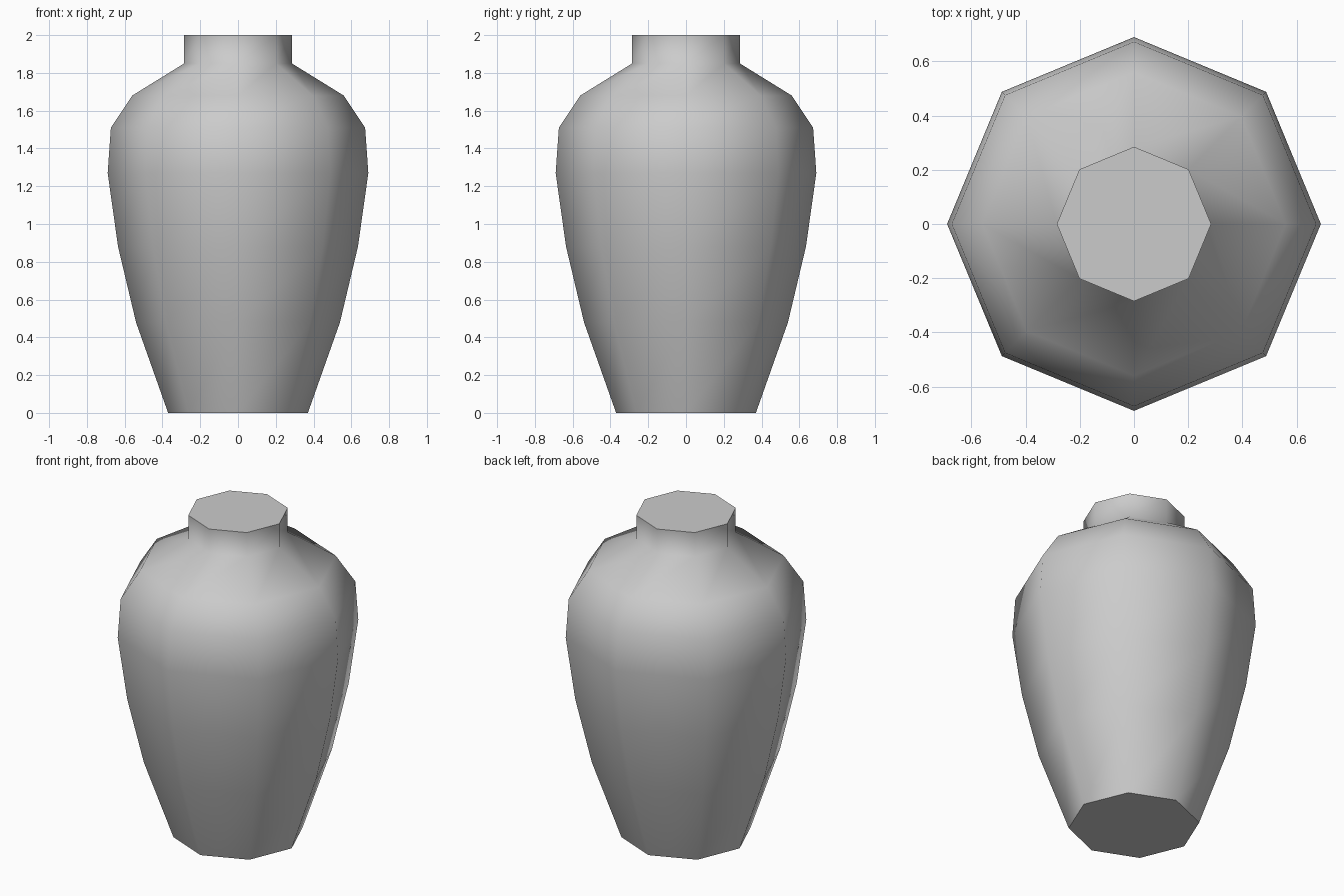
import bpy, bmesh
from math import cos, sin, pi, radians

if "Cube" in bpy.data.objects:
    bpy.data.objects.remove(bpy.data.objects["Cube"])

SIDES = 8
# (radius, height) from foot to rim
PROFILE = [(0.37, 0.0), (0.54, 0.48), (0.635, 0.88), (0.69, 1.27),
           (0.673, 1.51), (0.56, 1.68), (0.285, 1.85), (0.285, 2.0)]

# Vase body: stacked octagonal rings
bm = bmesh.new()
rings = [[bm.verts.new((r * cos(2 * pi * i / SIDES), r * sin(2 * pi * i / SIDES), z))
          for i in range(SIDES)] for r, z in PROFILE]
for low, high in zip(rings, rings[1:]):
    for i in range(SIDES):
        j = (i + 1) % SIDES
        bm.faces.new((low[i], low[j], high[j], high[i]))

# Flat base and flat closed top
bm.faces.new(rings[0][::-1])
bm.faces.new(rings[-1])

mesh = bpy.data.meshes.new("vase")
bm.to_mesh(mesh)
bm.free()
vase = bpy.data.objects.new("vase", mesh)
bpy.context.collection.objects.link(vase)

# Smooth walls, crisp base and rim
bpy.context.view_layer.objects.active = vase
vase.select_set(True)
bpy.ops.object.shade_smooth_by_angle(angle=radians(65))
